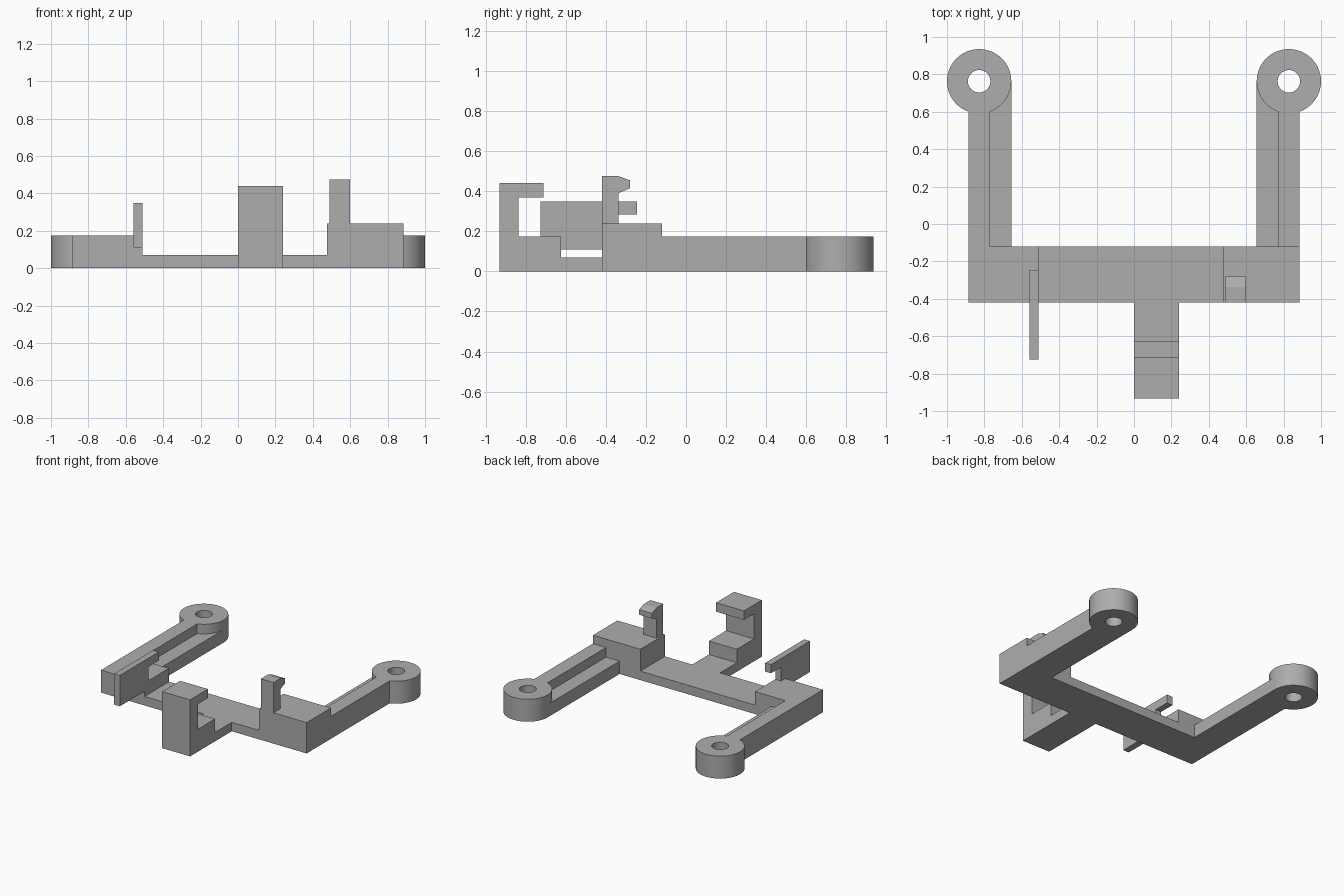
import bpy, bmesh, math

if "Cube" in bpy.data.objects:
    bpy.data.objects.remove(bpy.data.objects["Cube"])

grey = bpy.data.materials.new("plain_grey")
grey.use_nodes = True
colour = (0.42, 0.42, 0.42, 1)
grey.diffuse_color = colour
grey.node_tree.nodes["Principled BSDF"].inputs["Base Color"].default_value = colour


def finish(name, bm):
    bmesh.ops.recalc_face_normals(bm, faces=bm.faces)
    mesh = bpy.data.meshes.new(name)
    bm.to_mesh(mesh)
    bm.free()
    mesh.materials.append(grey)
    obj = bpy.data.objects.new(name, mesh)
    bpy.context.collection.objects.link(obj)
    return obj


def extrude(name, outline, step):
    """Turn a flat outline into a solid by sweeping it along step."""
    bm = bmesh.new()
    face = bm.faces.new([bm.verts.new(p) for p in outline])
    swept = bmesh.ops.extrude_face_region(bm, geom=[face])["geom"]
    moved = [g for g in swept if isinstance(g, bmesh.types.BMVert)]
    bmesh.ops.translate(bm, verts=moved, vec=step)
    return finish(name, bm)


def side_profile(name, x0, x1, points):
    return extrude(name, [(x0, y, z) for y, z in points], (x1 - x0, 0, 0))


def front_profile(name, y0, y1, points):
    return extrude(name, [(x, y0, z) for x, z in points], (0, y1 - y0, 0))


def ring(name, x, y, outer, inner, height, sides=64):
    """Round eyelet with a through hole."""
    bm = bmesh.new()
    loops = []
    for radius, z in ((outer, 0), (outer, height), (inner, height), (inner, 0)):
        loops.append([bm.verts.new((x + radius * math.cos(math.tau * i / sides),
                                    y + radius * math.sin(math.tau * i / sides), z))
                      for i in range(sides)])
    for k in range(4):
        a, b = loops[k], loops[(k + 1) % 4]
        for i in range(sides):
            j = (i + 1) % sides
            bm.faces.new((a[i], a[j], b[j], b[i]))
    obj = finish(name, bm)
    bpy.ops.object.select_all(action="DESELECT")
    bpy.context.view_layer.objects.active = obj
    obj.select_set(True)
    bpy.ops.object.shade_smooth_by_angle(angle=math.radians(35))


BAR_BACK, BAR_FRONT = -0.12, -0.42
LOW, ARM, TALL, LEDGE = 0.07, 0.175, 0.24, 0.10

# Crossbar with a raised block at each end
front_profile("crossbar", BAR_FRONT, BAR_BACK, [
    (-0.885, 0), (0.885, 0), (0.885, TALL), (0.477, TALL),
    (0.477, LOW), (-0.51, LOW), (-0.51, ARM), (-0.885, ARM)])

# Stepped arms and their eyelets
for side, name in ((1, "left"), (-1, "right")):
    front_profile(name + "_arm", BAR_BACK, 0.615, [
        (side * x, z) for x, z in ((0.885, 0), (0.885, ARM), (0.772, ARM),
                                   (0.772, LEDGE), (0.656, LEDGE), (0.656, 0))])
    # Ledge runs on to meet the side of the eyelet
    extrude(name + "_ledge_end", [(side * 0.656, 0.615, 0), (side * 0.772, 0.615, 0),
                                  (side * 0.656, 0.765, 0)], (0, 0, LEDGE))
    ring(name + "_eyelet", side * 0.828, 0.763, 0.172, 0.06, ARM)

# Stepped front clip with an overhanging lip
side_profile("front_clip", 0, 0.24, [
    (BAR_FRONT, 0), (BAR_FRONT, LOW), (-0.625, LOW), (-0.625, ARM), (-0.835, ARM),
    (-0.835, 0.37), (-0.712, 0.37), (-0.712, 0.44), (-0.932, 0.44), (-0.932, 0)])

# Small hook with a sloped nose on the tall block
side_profile("small_hook", 0.49, 0.60, [
    (BAR_FRONT, TALL), (-0.337, TALL), (-0.337, 0.39), (-0.28, 0.415),
    (-0.28, 0.455), (-0.337, 0.475), (BAR_FRONT, 0.475)])

# Thin upright fin with a rear prong
side_profile("fin", -0.56, -0.51, [
    (-0.725, 0.11), (-0.37, 0.11), (-0.37, 0.283), (-0.245, 0.283),
    (-0.245, 0.35), (-0.725, 0.35)])
